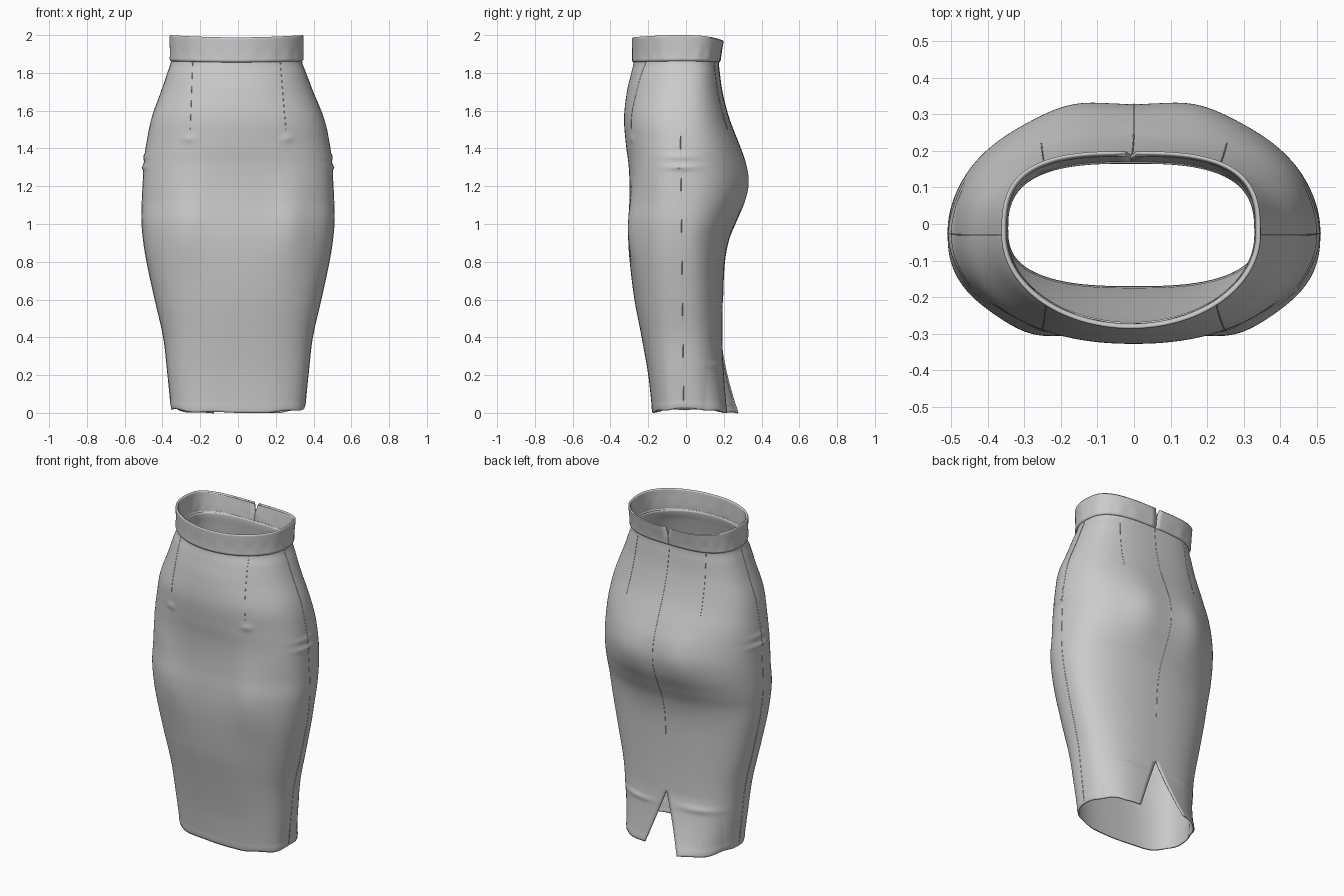
import bpy, bmesh, math

if "Cube" in bpy.data.objects:
    bpy.data.objects.remove(bpy.data.objects["Cube"])

# Profile: z, half width, front y, back y, front squareness, back squareness
PROFILE = [
    (0.00, .352, -.178, .205, 2.7, 2.7), (0.20, .372, -.200, .197, 2.7, 2.6),
    (0.40, .395, -.235, .193, 2.6, 2.5), (0.60, .440, -.273, .195, 2.5, 2.4),
    (0.80, .483, -.298, .205, 2.5, 2.3), (0.92, .502, -.306, .228, 2.5, 2.2),
    (1.02, .510, -.305, .268, 2.5, 2.2), (1.12, .508, -.300, .308, 2.4, 2.2),
    (1.22, .503, -.299, .325, 2.4, 2.2), (1.32, .497, -.305, .314, 2.3, 2.2),
    (1.42, .485, -.318, .281, 2.2, 2.3), (1.56, .455, -.328, .228, 2.2, 2.4),
    (1.70, .402, -.313, .192, 2.1, 2.6), (1.80, .366, -.290, .178, 2.1, 2.8),
    (1.86, .346, -.277, .173, 2.0, 2.9), (2.00, .345, -.277, .190, 2.0, 3.0)]

SLIT_TOP = 0.34

# Soft bumps pushed in y: x, front(-1)/back(1), z, size x, size z, amount outward
BUMPS = [(s * .17, 1, 1.22, .11, .17, .017) for s in (-1, 1)]        # seat
BUMPS += [(s * .28, -1, 1.0, .10, .22, .022) for s in (-1, 1)]       # thighs
BUMPS += [(s * .26, -1, 1.45, .03, .018, .007) for s in (-1, 1)]     # dart tips
BUMPS += [(.20, 1, .255, .12, .014, .008), (-.20, 1, .27, .12, .018, .008)]


def profile(z):
    """Smooth interpolation of the profile table."""
    p = PROFILE
    z = min(max(z, p[0][0]), p[-1][0])
    i = max(k for k in range(len(p) - 1) if p[k][0] <= z)
    h = p[i + 1][0] - p[i][0]
    t = (z - p[i][0]) / h

    def slope(k, c):
        lo, hi = max(k - 1, 0), min(k + 1, len(p) - 1)
        return (p[hi][c] - p[lo][c]) / (p[hi][0] - p[lo][0])
    return [(2*t**3 - 3*t*t + 1) * p[i][c] + (t**3 - 2*t*t + t) * h * slope(i, c)
            + (3*t*t - 2*t**3) * p[i+1][c] + (t**3 - t*t) * h * slope(i+1, c)
            for c in range(1, 6)]


def surface(u, z, out=0.0):
    """Point on the garment; u runs round from the back centre via -x."""
    a, yf, yb, nf, nb = profile(z)
    ang = math.pi / 2 + 2 * math.pi * u
    c, s = math.cos(ang), math.sin(ang)
    yc = -.012 - .018 * min(z / 1.5, 1)
    n = nb if s > 0 else nf
    b = (yb - yc if s > 0 else yc - yf) + out
    x = math.copysign((a + out) * abs(c) ** (2 / n), c)
    y = yc + math.copysign(b * abs(s) ** (2 / n), s)
    front_back = 1 if s > 0 else -1
    edge = min(1, abs(s) * 2)
    for bx, side, bz, sx, sz, amount in BUMPS:
        if side == front_back:
            y += side * edge * amount * math.exp(-((x - bx) / sx) ** 2 - ((z - bz) / sz) ** 2)
    # little pulled folds at the hips
    for fz, amount in ((1.355, .007), (1.30, .010)):
        fold = amount * math.exp(-((z - fz - .15 * (y - yc)**2) / .013) ** 2 - ((y - yc) / .09) ** 2)
        x += math.copysign(fold, x) * abs(c)
    # back vent spreads open, left flap kicks outwards
    if z < SLIT_TOP and s > 0:
        side = -1 if u < .5 else 1
        w = (SLIT_TOP - z) / SLIT_TOP
        fall = max(0, 1 - abs(x) / .33)
        x += side * .13 * w * fall
        y += (.072 if side < 0 else .012) * w ** 1.3 * fall ** .8
    x -= .008 * max(0, min(1, (z - 1.5) / .35))
    return x, y, z


def build_sheet(name, point, cols, rows, thickness):
    """Wrap a sheet round the body, welded at the back where edges meet."""
    bm = bmesh.new()
    grid = [[bm.verts.new(point(i / cols, j / rows)) for i in range(cols + 1)]
            for j in range(rows + 1)]
    for j in range(rows):
        for i in range(cols):
            bm.faces.new((grid[j][i], grid[j][i+1], grid[j+1][i+1], grid[j+1][i]))
    bmesh.ops.remove_doubles(bm, verts=bm.verts, dist=1e-5)
    bm.normal_update()
    mesh = bpy.data.meshes.new(name)
    bm.to_mesh(mesh)
    bm.free()
    ob = bpy.data.objects.new(name, mesh)
    bpy.context.collection.objects.link(ob)
    mod = ob.modifiers.new("cloth_thickness", 'SOLIDIFY')
    mod.thickness, mod.offset = thickness, -1
    bpy.ops.object.select_all(action='DESELECT')
    ob.select_set(True)
    bpy.context.view_layer.objects.active = ob
    bpy.ops.object.shade_smooth_by_angle(angle=math.radians(40))
    return ob


# Skirt body with a slightly uneven hem
def body_point(u, v):
    x, y, z = surface(u, v * 1.868)
    hem = .010 + .010 * math.cos(4 * math.pi * (u + .25)) + .004 * math.sin(14 * math.pi * u)
    roll = .006 * math.exp(-((z - .025) / .015) ** 2)
    return x * (1 + roll), y * (1 + roll), z + max(0, hem) * max(0, 1 - z / .2)


build_sheet("skirt_body", body_point, 192, 170, .008)


# Waistband, dipped at front and back, with a small notch at the back
def band_point(u, v):
    ang = math.pi / 2 + 2 * math.pi * u
    s = math.sin(ang)
    dip = (.028 if s > 0 else .012) * s * s
    z = 1.862 - .006 * s * s + v * (.138 + .006 * s * s)
    puff = .003 + .007 * min(1, v * 14) * min(1, (1 - v) * 14 + .4)
    puff += .0012 * math.sin(u * 120) * math.exp(-((v - .3) / .25) ** 2)
    x, y, z = surface(u, z, puff)
    w = max(0, (v - .45) / .55)
    if s > .9 and w > 0:
        fall = max(0, 1 - abs(x + .008) / .08)
        x += (-1 if u < .5 else 1) * .016 * w * fall
    return x, y, z - dip * v


build_sheet("waistband", band_point, 192, 24, .013)


# Stitched seams and darts lying on the cloth
def u_at(x, z, back):
    a, _, _, nf, nb = profile(z)
    t = math.acos(min(1, abs(x) / a) ** ((nb if back else nf) / 2))
    ang = t if x > 0 else math.pi - t
    return (((ang if back else -ang) - math.pi / 2) / (2 * math.pi)) % 1


def seam(name, u_of_z, z0, z1, steps=60):
    cu = bpy.data.curves.new(name, 'CURVE')
    cu.dimensions, cu.bevel_depth, cu.bevel_resolution = '3D', .0018, 1
    sp = cu.splines.new('POLY')
    sp.points.add(steps)
    for k, p in enumerate(sp.points):
        z = z0 + (z1 - z0) * k / steps
        p.co = (*surface(u_of_z(z), z), 1)
    bpy.context.collection.objects.link(bpy.data.objects.new(name, cu))


seam("back_seam", lambda z: 0, .62, 1.86)
for label, sgn in (("left", -1), ("right", 1)):
    seam(label + "_side_seam", lambda z: .25 if sgn < 0 else .75, .04, 1.86, 120)
    for face, back in (("front", False), ("back", True)):
        seam(f"{label}_{face}_dart",
             lambda z: u_at(sgn * (.232 + .06 * (1.86 - z)), z, back), 1.5, 1.86, 24)
